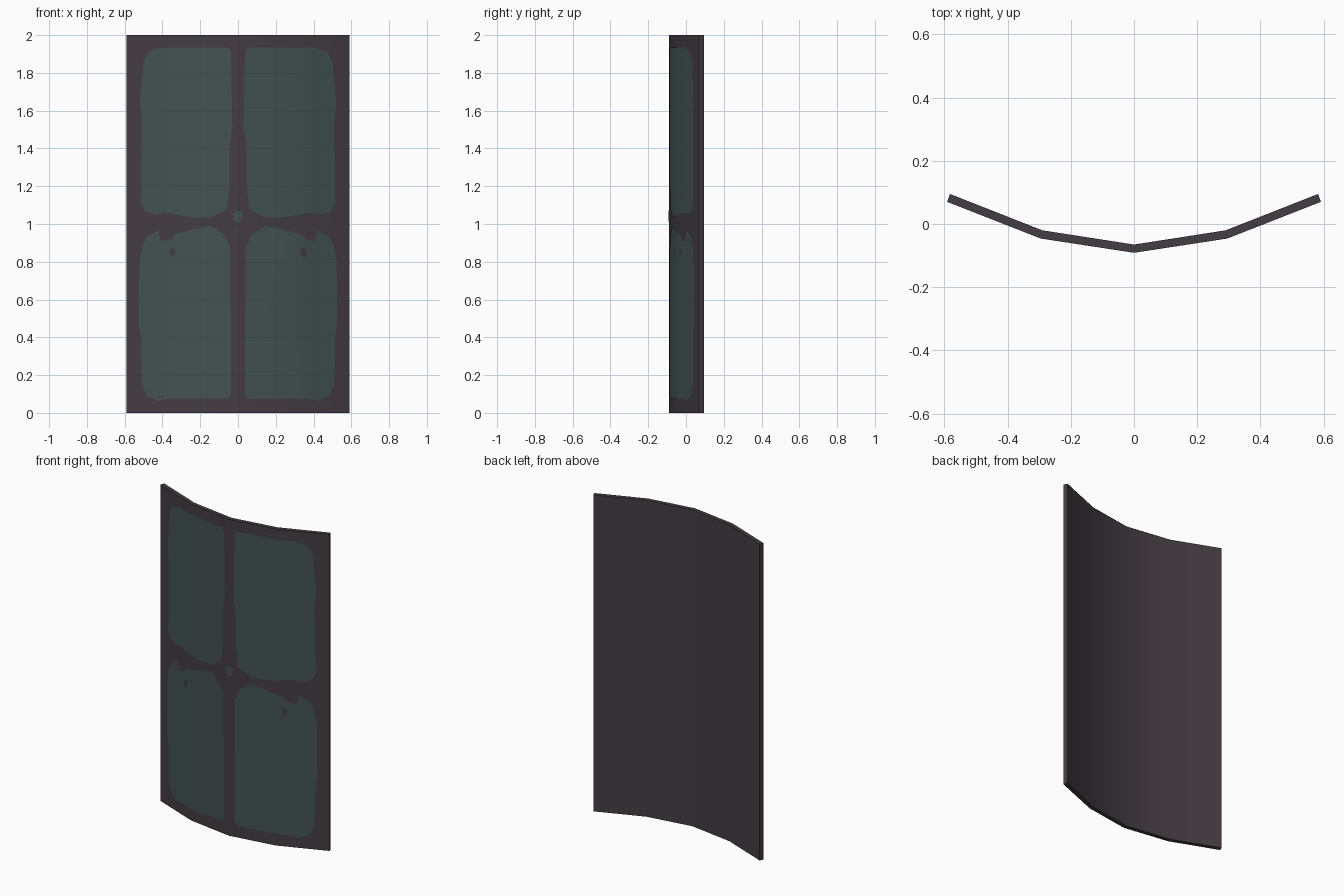
import bpy, bmesh
from mathutils import Vector

if "Cube" in bpy.data.objects:
    bpy.data.objects.remove(bpy.data.objects["Cube"])


def material(name, rgb):
    m = bpy.data.materials.new(name)
    m.diffuse_color = (*rgb, 1)
    m.use_nodes = True
    m.node_tree.nodes["Principled BSDF"].inputs["Base Color"].default_value = m.diffuse_color
    return m


FRAME = material("dark plum frame", (0.058, 0.046, 0.056))
PANE = material("dusky green glass", (0.056, 0.085, 0.081))

# Plan-view section of the bent sheet, right half
FRONT = [(0, -0.091), (0.295, -0.046), (0.591, 0.07)]
BACK = [(0, -0.065), (0.29, -0.02), (0.582, 0.095)]


def front_y(x):
    (x0, y0), (x1, y1), (x2, y2) = FRONT
    x = abs(x)
    if x < x1:
        return y0 + (y1 - y0) * x / x1
    return y1 + (y2 - y1) * (x - x1) / (x2 - x1)


def finish(name, bm, mat):
    me = bpy.data.meshes.new(name)
    bm.to_mesh(me)
    bm.free()
    me.materials.append(mat)
    ob = bpy.data.objects.new(name, me)
    bpy.context.collection.objects.link(ob)
    bpy.ops.object.select_all(action='DESELECT')
    bpy.context.view_layer.objects.active = ob
    ob.select_set(True)
    bpy.ops.object.shade_smooth_by_angle(angle=0.6)
    return ob


def mirrored(half):
    return [(-x, y) for x, y in half[:0:-1]] + half


# Bent frame sheet, extruded upward
bm = bmesh.new()
f, b = mirrored(FRONT), mirrored(BACK)
rings = [[[bm.verts.new((x, y, z)) for x, y in row] for row in (f, b)] for z in (0, 2)]
(lf, lb), (uf, ub) = rings
for i in range(4):
    bm.faces.new((lf[i], lf[i + 1], uf[i + 1], uf[i]))
    bm.faces.new((lb[i], lb[i + 1], ub[i + 1], ub[i]))
    bm.faces.new((lf[i], lf[i + 1], lb[i + 1], lb[i]))
    bm.faces.new((uf[i], uf[i + 1], ub[i + 1], ub[i]))
for i in (0, 4):
    bm.faces.new((lf[i], lb[i], ub[i], uf[i]))
bmesh.ops.recalc_face_normals(bm, faces=bm.faces)
finish("window_frame", bm, FRAME)


# Painted patch wrapped on to the bent front
def patch(name, outline, mat, side=1, lift=0.002):
    bm = bmesh.new()
    bm.faces.new([bm.verts.new((x * side, 0, z)) for x, z in outline])
    bmesh.ops.triangulate(bm, faces=bm.faces[:])
    for x in (-0.295, 0, 0.295):
        bmesh.ops.bisect_plane(bm, geom=bm.verts[:] + bm.edges[:] + bm.faces[:],
                               plane_co=Vector((x, 0, 0)), plane_no=Vector((1, 0, 0)))
    bm.normal_update()
    bmesh.ops.reverse_faces(bm, faces=[p for p in bm.faces if p.normal.y > 0])
    for v in bm.verts:
        v.co.y = front_y(v.co.x) - lift
    return finish(name, bm, mat)


upper = [(0.05, 1.935), (0.4, 1.935), (0.47, 1.915), (0.5, 1.86), (0.515, 1.7),
         (0.52, 1.64), (0.51, 1.55), (0.515, 1.11), (0.49, 1.065), (0.44, 1.05),
         (0.39, 1.06), (0.34, 1.09), (0.3, 1.065), (0.24, 1.035), (0.14, 1.035),
         (0.06, 1.08), (0.045, 1.2), (0.045, 1.42), (0.03, 1.5), (0.045, 1.6),
         (0.045, 1.7), (0.037, 1.83), (0.037, 1.91)]
lower = [(0.055, 0.075), (0.38, 0.075), (0.42, 0.062), (0.48, 0.09), (0.51, 0.15),
         (0.512, 0.4), (0.525, 0.47), (0.522, 0.8), (0.505, 0.89), (0.48, 0.935),
         (0.42, 0.965), (0.41, 0.91), (0.36, 0.915), (0.335, 0.945), (0.27, 0.945),
         (0.2, 0.98), (0.14, 0.99), (0.07, 0.94), (0.04, 0.87), (0.036, 0.1)]
chip = [(0.355, 0.825), (0.365, 0.855), (0.345, 0.875), (0.33, 0.865), (0.335, 0.83)]
dot = [(0, 1.005), (0.02, 1.02), (0.027, 1.055), (0.015, 1.07),
       (-0.015, 1.07), (-0.027, 1.055), (-0.02, 1.02)]

for side, tag in ((-1, "left"), (1, "right")):
    patch("upper_pane_" + tag, upper, PANE, side)
    patch("lower_pane_" + tag, lower, PANE, side)
    patch("pane_chip_" + tag, chip, FRAME, side, 0.004)
patch("centre_spot", dot, PANE)
